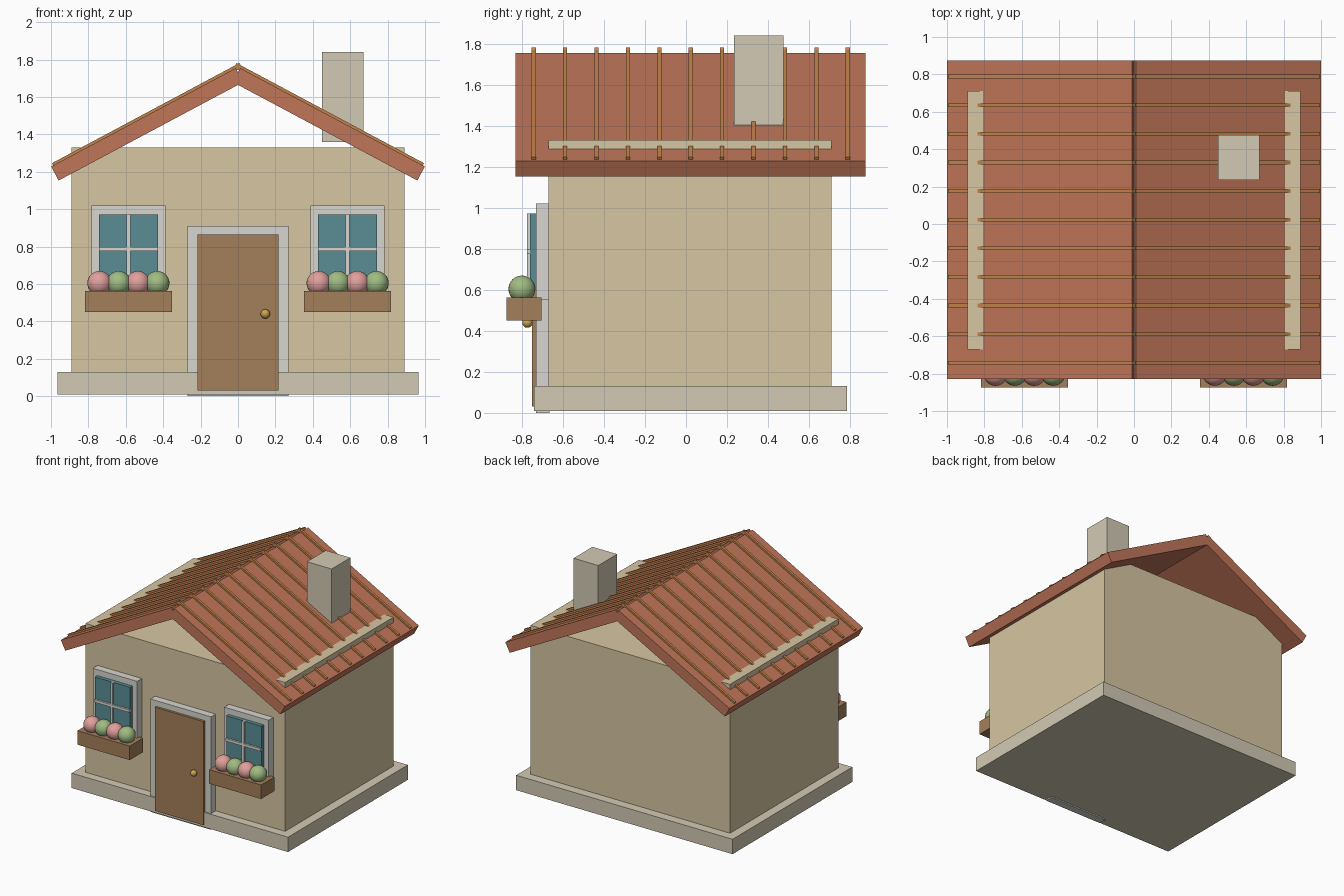
import bpy, math
from mathutils import Vector

if "Cube" in bpy.data.objects:
    bpy.data.objects.remove(bpy.data.objects["Cube"])


def material(name, r, g, b):
    m = bpy.data.materials.new(name)
    m.diffuse_color = (r, g, b, 1)
    m.use_nodes = True
    m.node_tree.nodes["Principled BSDF"].inputs["Base Color"].default_value = m.diffuse_color
    return m


CREAM = material("cream_plaster", 0.68, 0.57, 0.36)
STONE = material("pale_stone", 0.65, 0.59, 0.46)
TRIM = material("white_trim", 0.68, 0.67, 0.62)
TILE = material("terracotta", 0.53, 0.18, 0.10)
BATTEN = material("orange_batten", 0.55, 0.23, 0.07)
WOOD = material("wood", 0.37, 0.21, 0.10)
GLASS = material("teal_glass", 0.10, 0.27, 0.30)
BRASS = material("brass", 0.60, 0.37, 0.08)
PINK = material("pink_flower", 0.75, 0.35, 0.33)
GREEN = material("green_leaf", 0.35, 0.50, 0.22)


def box(name, x, y, z, mat):
    """Axis-aligned box from (min, max) ranges."""
    bpy.ops.mesh.primitive_cube_add(size=1, location=[sum(r) / 2 for r in (x, y, z)])
    o = bpy.context.object
    o.name = name
    o.scale = [r[1] - r[0] for r in (x, y, z)]
    o.data.materials.append(mat)
    return o


def ball(name, loc, radius, mat):
    bpy.ops.mesh.primitive_uv_sphere_add(segments=24, ring_count=16, radius=radius, location=loc)
    o = bpy.context.object
    o.name = name
    o.data.materials.append(mat)
    bpy.ops.object.shade_smooth()


def sloped(name, side, top, end, depth, y, mat):
    """Box whose upper face runs from top to end (x, z), mirrored by side."""
    a, b = Vector(top), Vector(end)
    d = (b - a).normalized()
    mid = (a + b) / 2 + Vector((d.y, -d.x)) * depth / 2
    length = (b - a).length
    o = box(name, (-length / 2, length / 2), y, (-depth / 2, depth / 2), mat)
    o.location.x, o.location.z = side * mid.x, mid.y
    o.rotation_euler.y = side * math.atan2(-d.y, d.x)


# Base slab, walls and chimney
box("base_slab", (-0.965, 0.965), (-0.74, 0.785), (0.01, 0.13), STONE)
box("walls", (-0.89, 0.89), (-0.67, 0.71), (0.10, 1.33), CREAM)
box("chimney", (0.45, 0.67), (0.235, 0.475), (1.36, 1.84), STONE)

# Roof slopes and their battens
for side, label in ((-1, "left"), (1, "right")):
    sloped(f"roof_{label}", side, (0.012, 1.754), (0.999, 1.228), 0.085, (-0.83, 0.875), TILE)
    for i in range(11):
        y = -0.742 + i * 0.153
        sloped(f"batten_{label}_{i}", side, (-0.008, 1.781), (0.994, 1.246), 0.026,
               (y - 0.01, y + 0.01), BATTEN)

# Door
box("door_frame", (-0.27, 0.27), (-0.73, -0.665), (0.0, 0.91), TRIM)
box("door", (-0.217, 0.217), (-0.75, -0.70), (0.03, 0.865), WOOD)
ball("door_knob", (0.146, -0.773, 0.44), 0.025, BRASS)

# Windows with flower boxes
for c, label in ((-0.586, "left"), (0.586, "right")):
    box(f"window_frame_{label}", (c - 0.198, c + 0.198), (-0.73, -0.665), (0.55, 1.02), TRIM)
    box(f"window_glass_{label}", (c - 0.157, c + 0.157), (-0.76, -0.72), (0.60, 0.972), GLASS)
    box(f"window_bar_v_{label}", (c - 0.01, c + 0.01), (-0.775, -0.75), (0.60, 0.972), TRIM)
    box(f"window_bar_h_{label}", (c - 0.157, c + 0.157), (-0.775, -0.75), (0.775, 0.797), TRIM)
    box(f"flower_box_{label}", (c - 0.233, c + 0.233), (-0.875, -0.705), (0.45, 0.563), WOOD)
    for i in range(4):
        ball(f"flower_{label}_{i}", (c + (i - 1.5) * 0.103, -0.80, 0.604), 0.065,
             GREEN if i % 2 else PINK)
